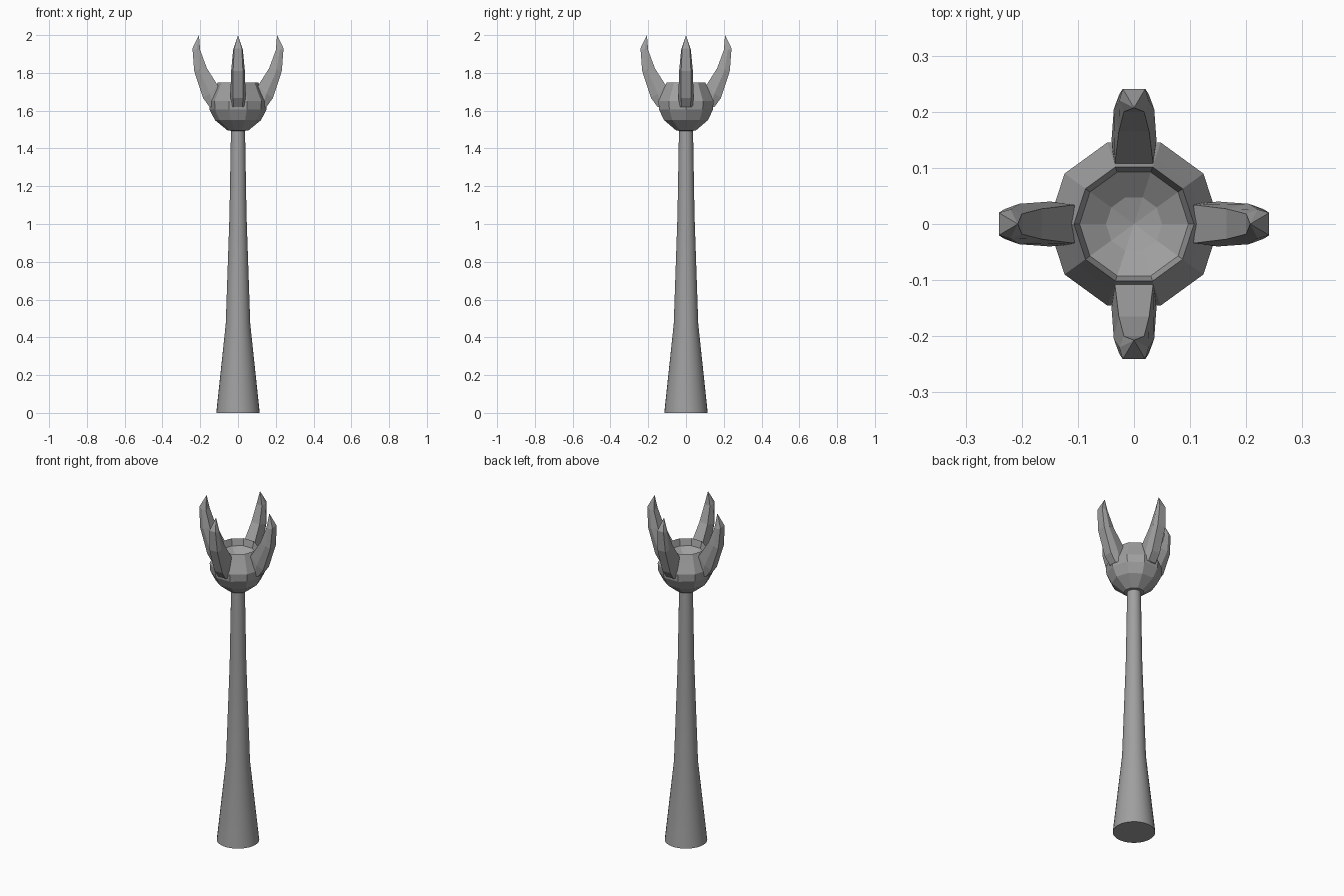
import bpy, bmesh, math
from mathutils import Matrix

if "Cube" in bpy.data.objects:
    bpy.data.objects.remove(bpy.data.objects["Cube"])

grey = bpy.data.materials.new("stone_grey")
grey.use_nodes = True
colour = (0.35, 0.35, 0.35, 1)
grey.diffuse_color = colour
grey.node_tree.nodes["Principled BSDF"].inputs["Base Color"].default_value = colour


def finish(bm, name):
    bmesh.ops.recalc_face_normals(bm, faces=bm.faces)
    mesh = bpy.data.meshes.new(name)
    bm.to_mesh(mesh)
    bm.free()
    mesh.materials.append(grey)
    obj = bpy.data.objects.new(name, mesh)
    bpy.context.collection.objects.link(obj)
    return obj


def loft(bm, rings):
    """Skin a list of equal-length point rings; a one-point ring makes a tip."""
    loops = [[bm.verts.new(p) for p in ring] for ring in rings]
    for a, b in zip(loops, loops[1:]):
        n = max(len(a), len(b))
        for i in range(n):
            j = (i + 1) % n
            quad = [a[i % len(a)], a[j % len(a)], b[j % len(b)], b[i % len(b)]]
            bm.faces.new(list(dict.fromkeys(quad)))
    for end in (loops[0], loops[-1]):
        if len(end) > 2:
            bm.faces.new(end)


def lathe(name, profile, sides):
    rings = []
    for r, z in profile:
        count = sides if r > 0 else 1
        rings.append([(r * math.cos(math.tau * i / sides),
                       r * math.sin(math.tau * i / sides), z) for i in range(count)])
    bm = bmesh.new()
    loft(bm, rings)
    return finish(bm, name)


# Flared round shaft
shaft = lathe("shaft", [(.115, 0), (.065, .47), (.045, 1.05), (.037, 1.51)], 32)
bpy.context.view_layer.objects.active = shaft
shaft.select_set(True)
bpy.ops.object.shade_smooth_by_angle(angle=math.radians(35))
shaft.select_set(False)

# Faceted bowl with a shallow hollow
lathe("bowl", [(0, 1.49), (.055, 1.495), (.122, 1.55), (.15, 1.605), (.153, 1.65),
               (.125, 1.71), (.107, 1.75), (.097, 1.71), (.05, 1.675), (0, 1.66)], 10)

# Claw sections: inner, middle and outer edge as (radius, height, half width)
sections = [
    [(.09, 1.68, .035), (.13, 1.62, .038), (.151, 1.62, .024)],
    [(.108, 1.735, .034), (.15, 1.69, .040), (.185, 1.667, .026)],
    [(.165, 1.825, .027), (.205, 1.815, .036), (.232, 1.81, .026)],
    [(.200, 1.92, .018), (.22, 1.92, .026), (.241, 1.93, .020)],
]
rings = [[(r, w, z) for r, z, w in s] + [(r, -w, z) for r, z, w in reversed(s)]
         for s in sections]
rings.append([(.207, 0, 2.0)])

# Four claws around the bowl
for k, side in enumerate(("left", "back", "right", "front")):
    bm = bmesh.new()
    loft(bm, rings)
    bm.transform(Matrix.Rotation(k * math.pi / 2, 4, "Z"))
    finish(bm, side + "_claw")
